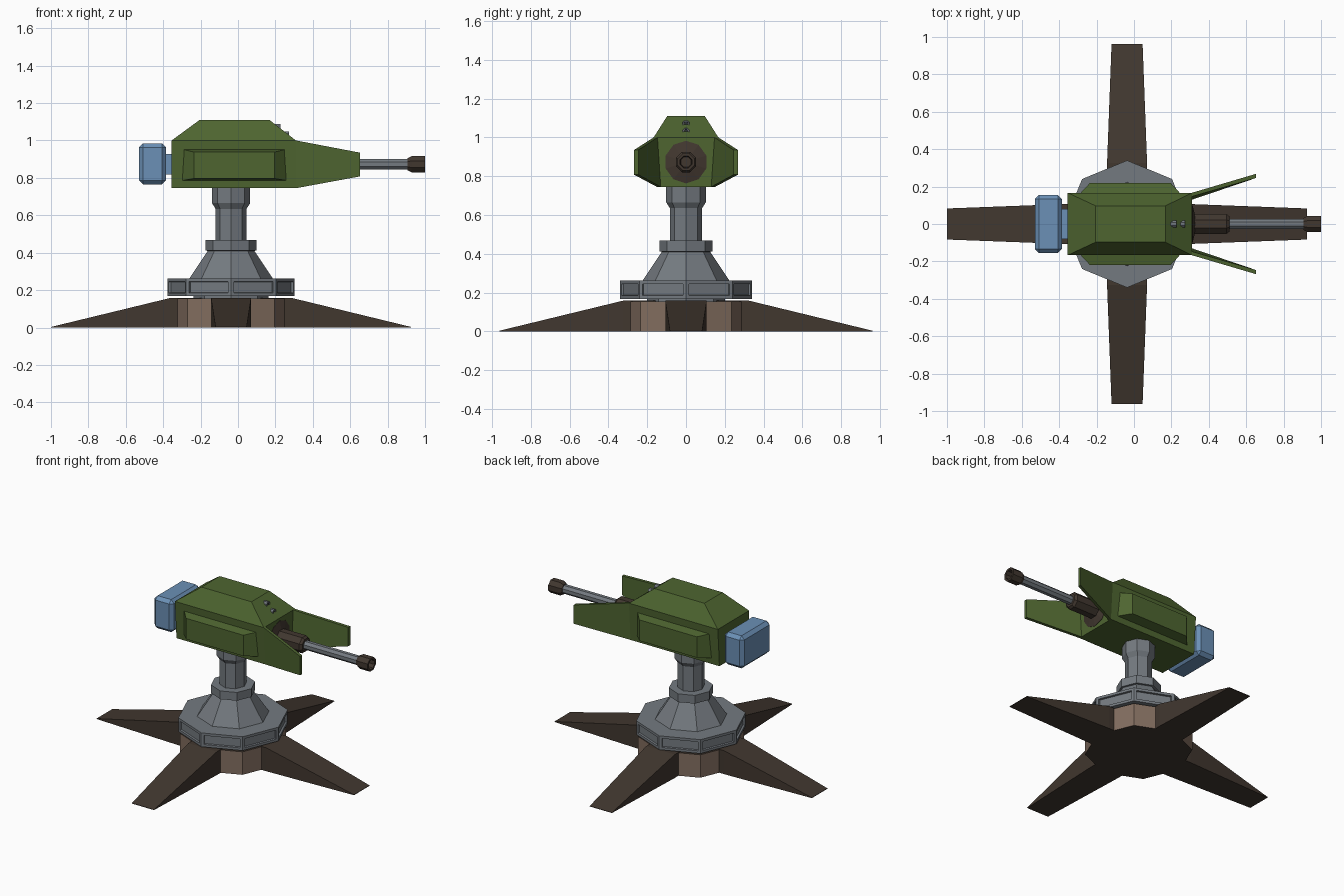
import bpy, bmesh, math
from mathutils import Matrix

if "Cube" in bpy.data.objects:
    bpy.data.objects.remove(bpy.data.objects["Cube"])

CX = -0.037   # axis of the stand
BZ = 0.873    # height of the barrel axis


def material(name, r, g, b):
    lin = lambda c: ((c / 255 + 0.055) / 1.055) ** 2.4
    m = bpy.data.materials.new(name)
    m.diffuse_color = (lin(r), lin(g), lin(b), 1)
    m.use_nodes = True
    m.node_tree.nodes["Principled BSDF"].inputs["Base Color"].default_value = m.diffuse_color
    return m


GREEN = material("olive_green", 78, 101, 48)
GREY = material("steel_grey", 116, 122, 128)
BROWN = material("light_brown", 130, 109, 95)
DARK = material("dark_brown", 65, 55, 47)
BLUE = material("pack_blue", 107, 144, 182)
BLACK = material("lens_dark", 48, 50, 52)


def finish(name, bm, *mats):
    bmesh.ops.recalc_face_normals(bm, faces=bm.faces[:])
    me = bpy.data.meshes.new(name)
    bm.to_mesh(me)
    bm.free()
    for m in mats:
        me.materials.append(m)
    ob = bpy.data.objects.new(name, me)
    bpy.context.collection.objects.link(ob)
    return ob


def loft(rings):
    """Closed skin over equal-length rings of points, with end caps."""
    bm = bmesh.new()
    vs = [[bm.verts.new(p) for p in r] for r in rings]
    n = len(vs[0])
    for a, b in zip(vs, vs[1:]):
        for i in range(n):
            j = (i + 1) % n
            bm.faces.new((a[i], a[j], b[j], b[i]))
    bm.faces.new(vs[0])
    bm.faces.new(vs[-1])
    return bm


def turned_z(profile, n=8):
    return loft([[(CX + r * math.cos(math.tau * i / n), r * math.sin(math.tau * i / n), z)
                  for i in range(n)] for r, z in profile])


def turned_x(profile, n=8, z=BZ):
    return loft([[(x, r * math.cos(math.tau * (i + .5) / n), z + r * math.sin(math.tau * (i + .5) / n))
                  for i in range(n)] for r, x in profile])


def rect(x0, x1, y, z):
    return [(x0, -y, z), (x1, -y, z), (x1, y, z), (x0, y, z)]


def box(x0, x1, y, z0, z1):
    return loft([rect(x0, x1, y, z0), rect(x0, x1, y, z1)])


# Hub: brown sides, dark underside
bm = turned_z([(0.33, 0), (0.33, 0.155)])
bm.normal_update()
for f in bm.faces:
    f.material_index = 1 if abs(f.normal.z) > 0.5 else 0
finish("hub", bm, BROWN, DARK)

# Four wedge legs
for k in range(4):
    def ring(r, w, h):
        return [(r, -w, 0), (r, w, 0), (r, w, h), (r, -w, h)]
    bm = loft([ring(0.1, 0.105, 0.158), ring(0.325, 0.107, 0.158), ring(0.963, 0.083, 0.003)])
    bm.transform(Matrix.Translation((CX, 0, 0)) @ Matrix.Rotation(k * math.pi / 2, 4, 'Z'))
    finish(f"leg_{k + 1}", bm, DARK)

# Turntable ring with recessed panels
bm = turned_z([(0.34, 0.168), (0.34, 0.262)])
bm.normal_update()
sides = [f for f in bm.faces if abs(f.normal.z) < 0.5]
bmesh.ops.inset_individual(bm, faces=sides, thickness=0.024, depth=0)
bmesh.ops.inset_individual(bm, faces=sides, thickness=0.003, depth=-0.012)
finish("turntable", bm, GREY)
finish("turntable_bearing", turned_z([(0.2, 0.15), (0.2, 0.17)]), GREY)

# Conical pedestal, collar and column
finish("pedestal", turned_z([(0.225, 0.26), (0.125, 0.41), (0.137, 0.412), (0.137, 0.468)]), GREY)
finish("column", turned_z([(0.083, 0.46), (0.083, 0.635), (0.102, 0.665), (0.102, 0.75)]), GREY)

# Main housing with sloped roof
finish("housing", loft([rect(-0.355, 0.31, 0.15, 0.745), rect(-0.355, 0.31, 0.167, 1.0),
                        rect(-0.205, 0.168, 0.097, 1.11)]), GREEN)

for s, side in ((-1, "right"), (1, "left")):
    # Raised side panel
    def panel(x0, x1, y, z0, z1):
        return [(x0, s * y, z0), (x1, s * y, z0), (x1, s * y, z1), (x0, s * y, z1)]
    finish(f"side_panel_{side}", loft([panel(-0.305, 0.265, 0.145, 0.785, 0.955),
                                       panel(-0.235, 0.195, 0.22, 0.797, 0.938)]), GREEN)
    # Forward splayed shield
    finish(f"shield_{side}", loft([
        [(0.29, s * 0.144, 0.745), (0.29, s * 0.124, 0.745), (0.29, s * 0.142, 1.0), (0.29, s * 0.162, 1.0)],
        [(0.31, s * 0.150, 0.745), (0.31, s * 0.130, 0.745), (0.31, s * 0.147, 1.0), (0.31, s * 0.167, 1.0)],
        [(0.652, s * 0.268, 0.808), (0.652, s * 0.246, 0.808),
         (0.652, s * 0.246, 0.935), (0.652, s * 0.268, 0.935)]]), GREEN)

# Rear power pack and its connector
bm = box(-0.53, -0.385, 0.155, 0.765, 0.985)
bmesh.ops.bevel(bm, geom=bm.edges[:], offset=0.022, segments=1, affect='EDGES')
finish("power_pack", bm, BLUE)
finish("pack_connector", box(-0.39, -0.34, 0.08, 0.817, 0.928), BLUE)

# Barrel socket, sleeve, tube and hollow muzzle
finish("barrel_socket", turned_x([(0.11, 0.29), (0.11, 0.312), (0.055, 0.325)], 10), DARK)
finish("barrel_sleeve", turned_x([(0.057, 0.3), (0.057, 0.495), (0.045, 0.51)]), DARK)
finish("barrel_tube", turned_x([(0.03, 0.5), (0.03, 0.93)]), GREY)
finish("muzzle", turned_x([(0.034, 0.905), (0.047, 0.928), (0.047, 1.0), (0.033, 1.0), (0.028, 0.945)]), DARK)

# Twin sight lenses set in the front slope
for name, x, z in (("upper", 0.227, 1.07), ("lower", 0.273, 1.03)):
    finish(f"sight_{name}", turned_x([(0.02, x - 0.06), (0.02, x), (0.014, x), (0.013, x - 0.006)], 8, z), GREY)
    finish(f"lens_{name}", turned_x([(0.013, x - 0.02), (0.013, x - 0.003)], 8, z), BLACK)
